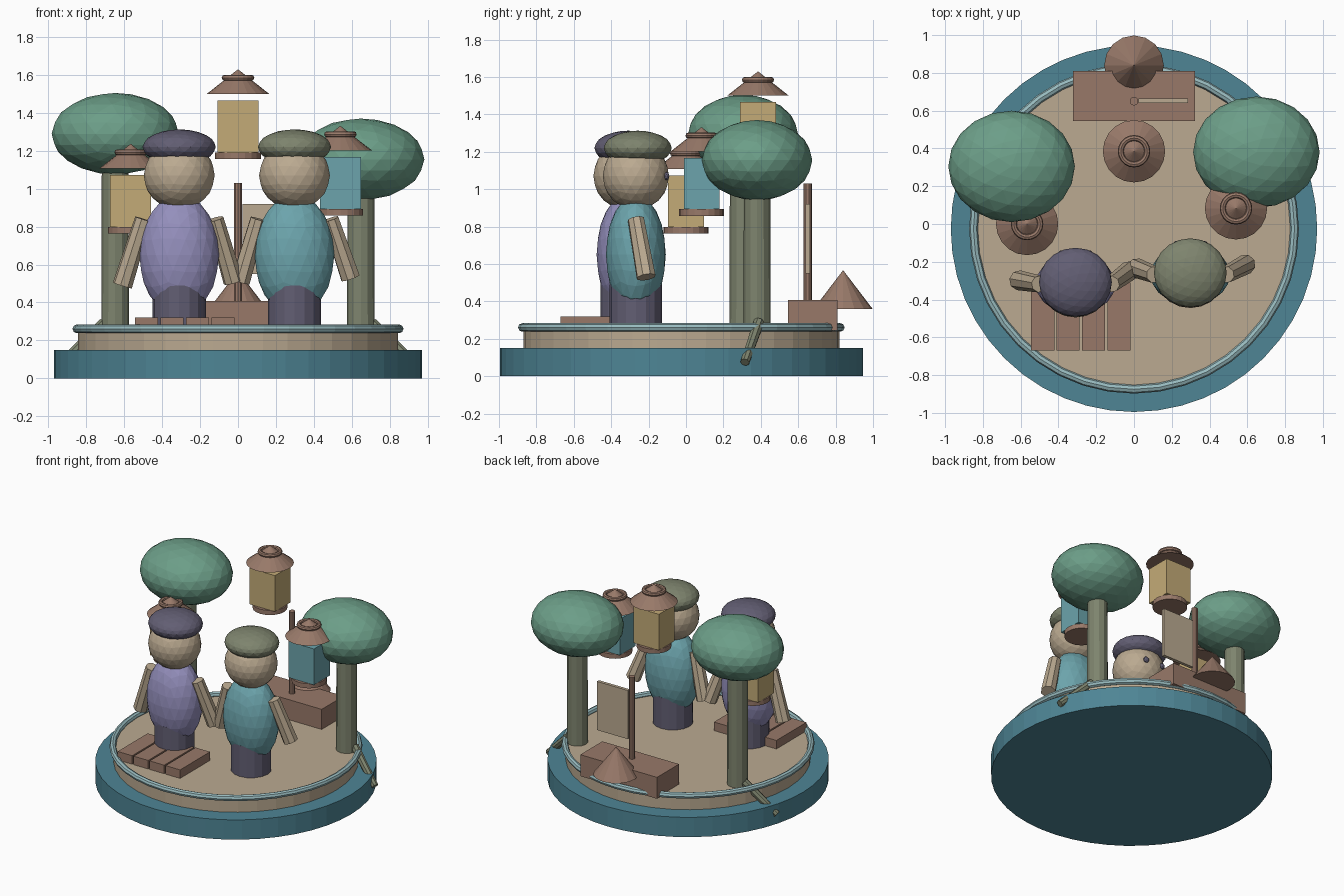
import bpy
from mathutils import Vector

if "Cube" in bpy.data.objects:
    bpy.data.objects.remove(bpy.data.objects["Cube"])


def mat(name, r, g, b):
    m = bpy.data.materials.new(name)
    lin = [((c / 255 + 0.055) / 1.055) ** 2.4 for c in (r, g, b)]
    m.diffuse_color = (*lin, 1)
    m.use_nodes = True
    m.node_tree.nodes["Principled BSDF"].inputs["Base Color"].default_value = m.diffuse_color
    return m


WATER = mat("deep teal", 78, 133, 149)
SAND = mat("warm sand", 187, 170, 145)
FOAM = mat("pale aqua", 152, 187, 191)
LEAF = mat("leaf green", 108, 158, 136)
BARK = mat("olive grey", 126, 132, 110)
WOOD = mat("rosy brown", 152, 121, 105)
DARK = mat("dark plum", 98, 94, 115)
LILAC = mat("lavender", 148, 143, 188)
AQUA = mat("soft teal", 108, 164, 172)
GOLD = mat("lamp gold", 196, 171, 119)


def finish(name, material):
    ob = bpy.context.object
    ob.name = name
    ob.data.materials.append(material)
    return ob


def box(name, lo, hi, material):
    lo, hi = Vector(lo), Vector(hi)
    bpy.ops.mesh.primitive_cube_add(size=1, location=(lo + hi) / 2)
    ob = finish(name, material)
    ob.scale = hi - lo
    return ob


def tube(name, a, b, r1, r2, material, sides=12):
    """Cylinder, frustum or cone between two points."""
    a, b = Vector(a), Vector(b)
    d = b - a
    bpy.ops.mesh.primitive_cone_add(vertices=sides, radius1=r1, radius2=r2,
                                    depth=d.length, location=(a + b) / 2)
    ob = finish(name, material)
    ob.rotation_euler = d.to_track_quat('Z', 'Y').to_euler()
    return ob


def upright(name, x, y, z0, z1, r1, r2, material, sides=12):
    bpy.ops.mesh.primitive_cone_add(vertices=sides, radius1=r1, radius2=r2,
                                    depth=z1 - z0, location=(x, y, (z0 + z1) / 2))
    return finish(name, material)


def ball(name, loc, radii, material, detail=3):
    bpy.ops.mesh.primitive_ico_sphere_add(subdivisions=detail, radius=1, location=loc)
    ob = finish(name, material)
    ob.scale = radii
    return ob


def ring(name, loc, major, minor, material, n=24, m=8):
    bpy.ops.mesh.primitive_torus_add(major_radius=major, minor_radius=minor,
                                     major_segments=n, minor_segments=m, location=loc)
    return finish(name, material)


# Round base, sandy island and its rim
FLOOR = 0.255
CY = -0.025
upright("water_base", 0, CY, 0, 0.15, 0.97, 0.97, WATER, 48)
upright("island", 0, CY, 0.14, FLOOR, 0.845, 0.845, SAND, 40)
ring("island_rim", (0, CY, 0.261), 0.85, 0.023, FOAM, 40, 8)


# Trees with an outward root each
def tree(side, x, y, zc):
    s = 1 if x > 0 else -1
    upright(side + "_trunk", x, y, FLOOR - 0.01, zc, 0.073, 0.07, BARK)
    ball(side + "_foliage", (x, y, zc), (0.335, 0.295, 0.215), LEAF)
    tube(side + "_root", (x + s * 0.06, y + 0.01, 0.29),
         (x + s * 0.285, y - 0.065, 0.075), 0.03, 0.025, BARK, 8)


tree("left", -0.648, 0.305, 1.29)
tree("right", 0.648, 0.38, 1.155)


# Floating lanterns
def lantern(name, x, y, zc, glass):
    box(name + "_body", (x - 0.108, y - 0.095, zc - 0.137),
        (x + 0.108, y + 0.095, zc + 0.137), glass)
    upright(name + "_foot", x, y, zc - 0.172, zc - 0.137, 0.12, 0.12, WOOD, 20)
    upright(name + "_roof", x, y, zc + 0.172, zc + 0.302, 0.165, 0, WOOD, 20)
    ring(name + "_ring", (x, y, zc + 0.257), 0.07, 0.016, WOOD, 20, 8)


lantern("back_lantern", 0, 0.385, 1.328, GOLD)
lantern("left_lantern", -0.566, 0.0, 0.935, GOLD)
lantern("right_lantern", 0.54, 0.083, 1.03, AQUA)


# Two figures looking towards the back
def figure(name, x, y, shirt, cap, hands):
    upright(name + "_legs", x, y, FLOOR - 0.01, 0.49, 0.14, 0.14, DARK, 16)
    ball(name + "_torso", (x, y, 0.65), (0.21, 0.16, 0.32), shirt)
    ball(name + "_head", (x, y, 1.07), (0.187, 0.177, 0.18), SAND)
    ball(name + "_cap", (x, y + 0.01, 1.22), (0.193, 0.182, 0.093), cap)
    for s, (dx, dy, z) in zip((-1, 1), hands):
        ball(name + "_eye", (x + s * 0.07, y + 0.163, 1.07), (0.022, 0.016, 0.022), DARK, 2)
        tube(name + "_arm", (x + s * 0.19, y, 0.84),
             (x + dx, y + dy, z), 0.045, 0.053, SAND, 8)


figure("left_figure", -0.31, -0.318, LILAC, DARK,
       [(-0.30, 0.02, 0.49), (0.285, 0.07, 0.51)])
figure("right_figure", 0.298, -0.268, AQUA, BARK,
       [(-0.285, 0.035, 0.51), (0.295, 0.055, 0.53)])

# Boardwalk planks
for i in range(4):
    px = -0.483 + i * 0.1345
    box("plank", (px - 0.061, -0.67, FLOOR - 0.01), (px + 0.061, -0.31, 0.32), WOOD)

# Boat: hull, bow cone, mast and sail
box("boat_hull", (-0.323, 0.545, FLOOR - 0.01), (0.323, 0.81, 0.408), WOOD)
upright("boat_bow", 0, 0.84, 0.36, 0.567, 0.158, 0, WOOD, 16)
upright("mast", 0, 0.65, 0.39, 1.03, 0.023, 0.023, WOOD, 10)
box("sail", (0.025, 0.64, 0.55), (0.285, 0.664, 0.92), SAND)
